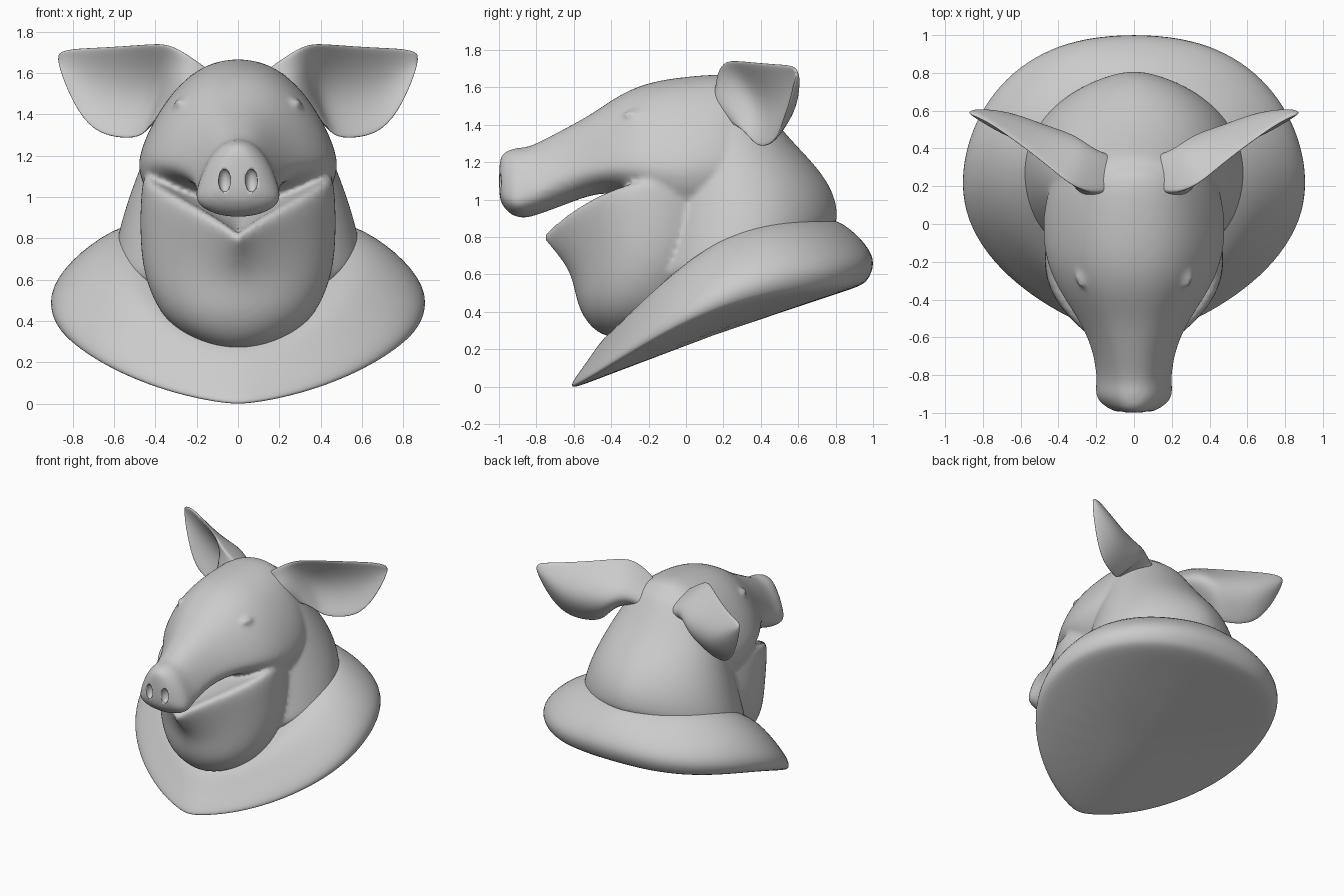
import bpy, bmesh, math
from mathutils import Vector

cube = bpy.data.objects.get("Cube")
if cube:
    bpy.data.objects.remove(cube, do_unlink=True)

SEGS = 28
grey = bpy.data.materials.new("plain_grey")
grey.use_nodes = True
color = (0.6, 0.6, 0.6, 1)
grey.diffuse_color = color
grey.node_tree.nodes["Principled BSDF"].inputs["Base Color"].default_value = color


def level_ring(front, back, width, sag=0, pf=1, pb=1, power=2):
    """Tilted loop around the body from a front to a back (y, z) point."""
    pts = []
    for i in range(SEGS):
        t = 2 * math.pi * i / SEGS
        s, f = math.sin(t), (1 - math.cos(t)) / 2
        x = math.copysign(abs(s) ** (pf if f < 0.5 else pb), s) * width
        y, z = (a + (b - a) * f for a, b in zip(front, back))
        pts.append((x, y, z + sag * abs(s) ** power))
    return pts


def upright_ring(y, top, bottom, middle, width):
    """Pear-shaped loop across the head, widest at height middle."""
    pts = []
    for i in range(SEGS):
        t = 2 * math.pi * i / SEGS
        c, s = math.cos(t), math.sin(t)
        z = middle + c * ((top - middle) if c > 0 else (middle - bottom))
        taper = 1 - 0.22 * max(c, 0) * abs(s)
        pts.append((width * s * taper, y, z))
    return pts


def loft(bm, rings):
    rows = [[bm.verts.new(p) for p in ring] for ring in rings]
    n = len(rows[0])
    for a, b in zip(rows, rows[1:]):
        for i in range(n):
            j = (i + 1) % n
            bm.faces.new((a[i], a[j], b[j], b[i]))
    bm.faces.new(rows[0][::-1])
    bm.faces.new(rows[-1])


def finish(bm, name, subdiv=2):
    bmesh.ops.recalc_face_normals(bm, faces=bm.faces)
    mesh = bpy.data.meshes.new(name)
    bm.to_mesh(mesh)
    bm.free()
    mesh.materials.append(grey)
    mesh.polygons.foreach_set("use_smooth", [True] * len(mesh.polygons))
    obj = bpy.data.objects.new(name, mesh)
    bpy.context.collection.objects.link(obj)
    if subdiv:
        mod = obj.modifiers.new("Subdivision", "SUBSURF")
        mod.levels = mod.render_levels = subdiv
    return obj


def ball(bm, center, scale):
    made = bmesh.ops.create_uvsphere(bm, u_segments=20, v_segments=12, radius=1)
    for v in made["verts"]:
        v.co = Vector(a * s + c for a, s, c in zip(v.co, scale, center))


# Shoulder collar with a tilted, keeled underside
bm = bmesh.new()
loft(bm, [
    level_ring((-0.45, 0.05), (0.75, 0.48), 0.4, 0.02, 1.2),
    level_ring((-0.6, -0.01), (0.95, 0.54), 0.87, 0.13, 1.5, 0.85, 3),
    level_ring((-0.62, 0.0), (0.985, 0.58), 0.91, 0.14, 1.5, 0.85, 3),
    level_ring((-0.61, 0.03), (1.025, 0.68), 0.925, 0.17, 1.5, 0.85, 3),
    level_ring((-0.52, 0.15), (0.94, 0.8), 0.81, 0.19, 1.4, 0.95, 2.6),
    level_ring((-0.42, 0.3), (0.81, 0.9), 0.61, 0.2, 1, 1.2, 2.3),
    level_ring((-0.3, 0.32), (0.7, 0.9), 0.45, 0.18, 1, 1.2, 2.3),
])
finish(bm, "shoulder_collar")

# Head: snout and skull, lower jaw, and neck fused into one skin
bm = bmesh.new()
loft(bm, [upright_ring(*r) for r in (
    (-1.0, 1.2, 1.02, 1.07, 0.07),
    (-0.985, 1.25, 0.97, 1.02, 0.13),
    (-0.94, 1.27, 0.92, 1.0, 0.19),
    (-0.9, 1.28, 0.905, 1.0, 0.208),
    (-0.86, 1.28, 0.9, 1.01, 0.205),
    (-0.8, 1.3, 0.915, 1.04, 0.2),
    (-0.65, 1.38, 0.97, 1.13, 0.225),
    (-0.5, 1.46, 1.03, 1.17, 0.3),
    (-0.35, 1.57, 1.04, 1.18, 0.405),
    (-0.2, 1.63, 0.92, 1.18, 0.47),
    (-0.05, 1.655, 0.8, 1.17, 0.49),
    (0.1, 1.67, 0.8, 1.18, 0.48),
    (0.25, 1.675, 0.9, 1.2, 0.44),
    (0.35, 1.6, 1.0, 1.22, 0.35),
)])
loft(bm, [
    level_ring((-0.41, 0.24), (0.0, 0.28), 0.13),
    level_ring((-0.53, 0.33), (0.1, 0.43), 0.34),
    level_ring((-0.59, 0.45), (0.2, 0.62), 0.43),
    level_ring((-0.61, 0.6), (0.25, 0.8), 0.475, 0, 1.2),
    level_ring((-0.7, 0.72), (0.28, 0.9), 0.48, 0.1, 1.8),
    level_ring((-0.79, 0.8), (0.3, 1.0), 0.47, 0.2, 2.3, 1, 1.7),
    level_ring((-0.73, 0.82), (0.28, 1.02), 0.43, 0.19, 2.3, 1, 1.7),
    level_ring((-0.5, 0.84), (0.2, 1.05), 0.25, 0.1, 1.8),
])
loft(bm, [
    level_ring((-0.3, 0.45), (0.8, 0.8), 0.61, 0, 1, 1.25),
    level_ring((-0.25, 0.6), (0.82, 0.92), 0.6, 0, 1, 1.25),
    level_ring((-0.2, 0.85), (0.79, 1.05), 0.55, 0, 1, 1.2),
    level_ring((-0.15, 1.1), (0.7, 1.18), 0.48, 0, 1, 1.1),
    level_ring((-0.1, 1.3), (0.57, 1.31), 0.41),
    level_ring((-0.05, 1.45), (0.47, 1.43), 0.34),
    level_ring((0, 1.58), (0.39, 1.54), 0.27),
    level_ring((0.05, 1.65), (0.32, 1.63), 0.18),
])
# Eyelids
for side in (-1, 1):
    ball(bm, (side * 0.275, -0.28, 1.45), (0.035, 0.06, 0.03))
head = finish(bm, "head", 2)
skin = head.modifiers.new("Skin", "REMESH")
skin.mode = "VOXEL"
skin.voxel_size = 0.017
skin.use_smooth_shade = True
relax = head.modifiers.new("Relax", "SMOOTH")
relax.factor, relax.iterations = 0.5, 5

# Nostrils, cut into the snout
bm = bmesh.new()
for side in (-1, 1):
    ball(bm, (side * 0.065, -0.99, 1.08), (0.03, 0.035, 0.055))
cutter = finish(bm, "nostril_cutter", 0)
cutter.hide_render = True
cutter.hide_set(True)
cut = head.modifiers.new("Nostrils", "BOOLEAN")
cut.operation, cut.object, cut.solver = "DIFFERENCE", cutter, "EXACT"

# Ears: cupped shells, each row from top edge to bottom edge,
# with the depth of its back and of its front
EAR_ROWS = (
    ((0.05, 0.2, 1.55), (0.2, 0.24, 1.36), 0.15, -0.1),
    ((0.2, 0.16, 1.66), (0.34, 0.24, 1.42), 0.2, -0.05),
    ((0.32, 0.2, 1.74), (0.42, 0.32, 1.36), 0.21, 0.04),
    ((0.4, 0.26, 1.745), (0.46, 0.37, 1.29), 0.19, 0.09),
    ((0.52, 0.36, 1.735), (0.56, 0.42, 1.28), 0.15, 0.08),
    ((0.68, 0.48, 1.725), (0.7, 0.48, 1.31), 0.12, 0.06),
    ((0.8, 0.56, 1.72), (0.8, 0.54, 1.45), 0.06, 0.03),
    ((0.88, 0.59, 1.7), (0.87, 0.59, 1.64), 0.01, 0),
)
BACKWARD = Vector((-0.45, 0.85, 0))


def ear_ring(top, bottom, back, front):
    steps = [i / 8 for i in range(9)]
    path = [(s, back, 0.01) for s in steps]
    path += [(s, front, -0.01) for s in reversed(steps)]
    return [Vector(top).lerp(Vector(bottom), s)
            + BACKWARD * (depth * math.sin(math.pi * s) + rim) for s, depth, rim in path]


for name, side in (("left_ear", 1), ("right_ear", -1)):
    bm = bmesh.new()
    loft(bm, [[(side * p.x, p.y, p.z) for p in ear_ring(*row)] for row in EAR_ROWS])
    finish(bm, name)
